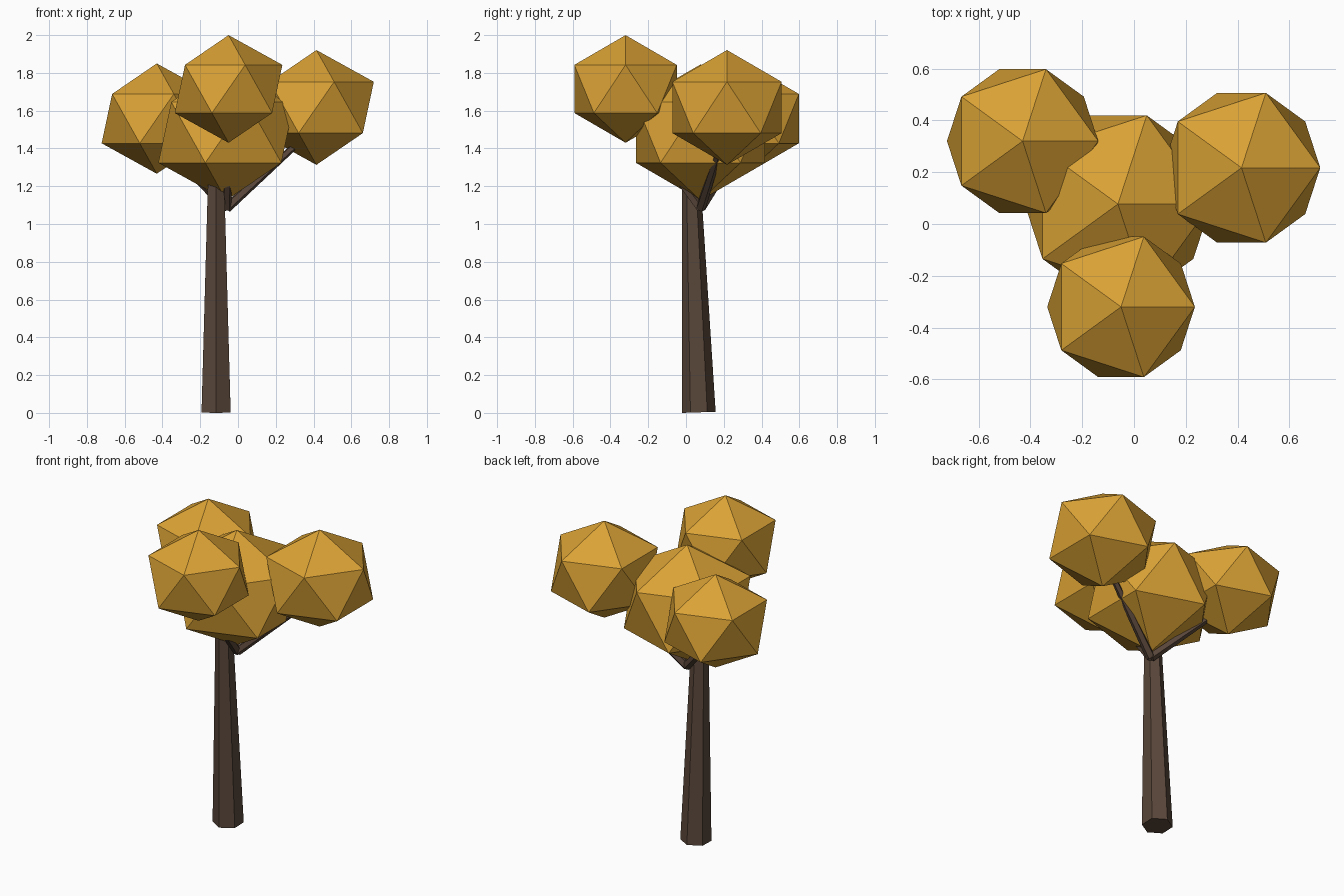
import bpy
from mathutils import Vector

if "Cube" in bpy.data.objects:
    bpy.data.objects.remove(bpy.data.objects["Cube"])


def material(name, rgb):
    m = bpy.data.materials.new(name)
    m.diffuse_color = (*rgb, 1)
    m.use_nodes = True
    m.node_tree.nodes["Principled BSDF"].inputs["Base Color"].default_value = m.diffuse_color
    return m


bark = material("bark", (0.10, 0.062, 0.042))
leaf = material("autumn_leaves", (0.70, 0.36, 0.035))


def limb(name, start, end, r1, r2, sides):
    """Tapered straight limb between two points."""
    a, b = Vector(start), Vector(end)
    d = b - a
    bpy.ops.mesh.primitive_cone_add(vertices=sides, radius1=r1, radius2=r2,
                                    depth=d.length, location=(a + b) / 2)
    o = bpy.context.object
    o.name = name
    o.rotation_mode = 'QUATERNION'
    o.rotation_quaternion = Vector((0, 0, 1)).rotation_difference(d)
    o.data.materials.append(bark)


def clump(name, centre, r):
    """Slightly flattened icosahedron of leaves."""
    bpy.ops.mesh.primitive_ico_sphere_add(subdivisions=1, radius=r * 1.118,
                                          location=centre)
    o = bpy.context.object
    o.name = name
    o.scale.z = 0.894
    o.data.materials.append(leaf)


# Leaning six-sided trunk
limb("trunk", (-0.116, 0.068, 0.003), (-0.116, 0.027, 1.25), 0.089, 0.049, 6)

# Central crown
clump("crown_centre", (-0.062, 0.077, 1.485), 0.36)

# Outer crowns, each carried by a branch from the fork
fork = (-0.06, 0.077, 1.085)
for side, (x, y, z), r in (("front", (-0.05, -0.32, 1.715), 0.285),
                           ("right", (0.415, 0.217, 1.617), 0.304),
                           ("back_left", (-0.43, 0.32, 1.558), 0.292)):
    clump("crown_" + side, (x, y, z), r)
    limb("branch_" + side, fork, (x, y, z - 0.1), 0.027, 0.016, 5)
